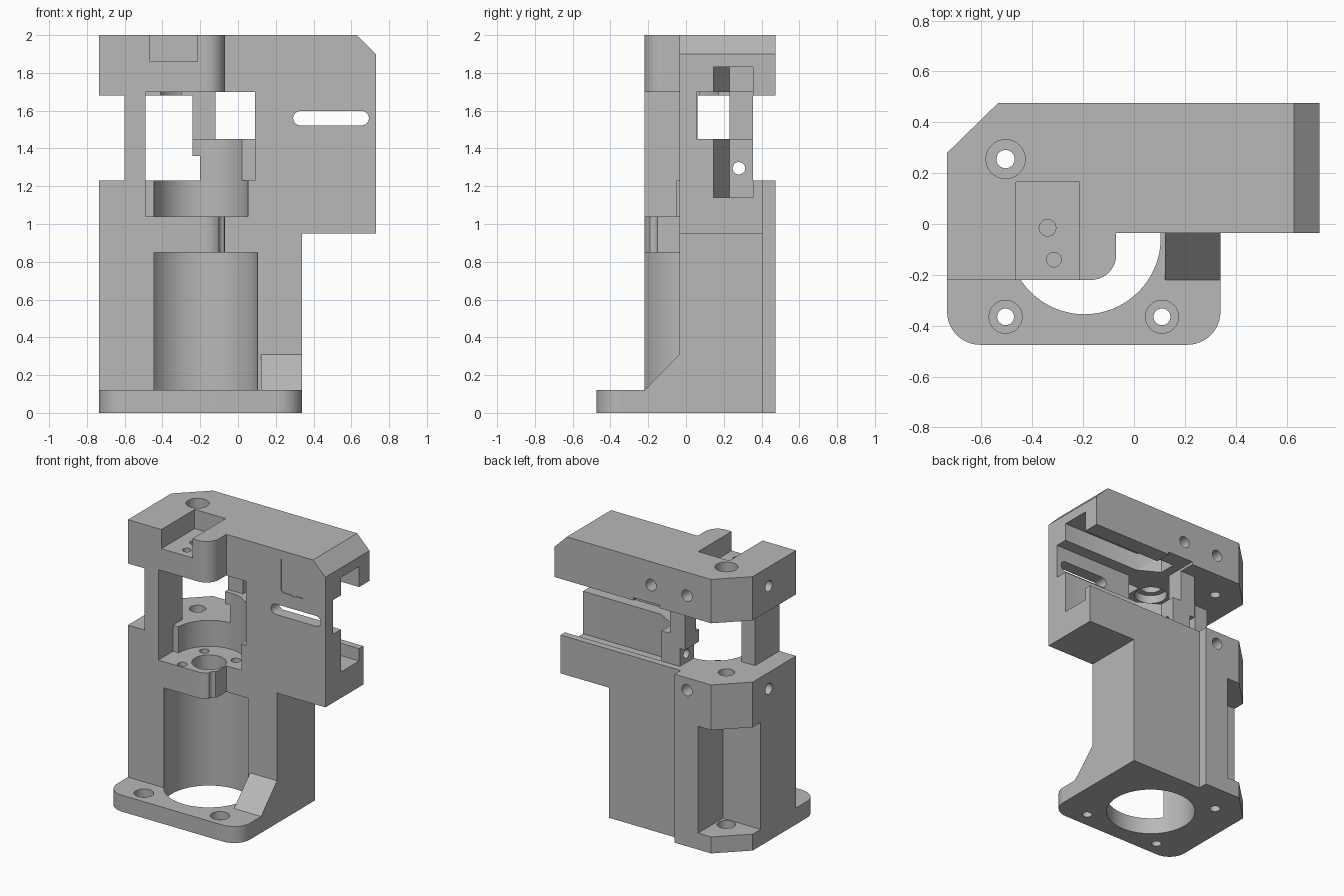
import bpy, bmesh, math
from mathutils import Vector

if "Cube" in bpy.data.objects:
    bpy.data.objects.remove(bpy.data.objects["Cube"])

grey = bpy.data.materials.new("plain grey")
grey.use_nodes = True
grey.diffuse_color = (0.48, 0.48, 0.48, 1)
grey.node_tree.nodes["Principled BSDF"].inputs["Base Color"].default_value = grey.diffuse_color

AXES = {"x": lambda u, v, w: (w, u, v),
        "y": lambda u, v, w: (u, w, v),
        "z": lambda u, v, w: (u, v, w)}


def prism(name, pts, axis, lo, hi):
    """Extrude a 2D outline along an axis."""
    bm = bmesh.new()
    place = AXES[axis]
    face = bm.faces.new([bm.verts.new(place(u, v, lo)) for u, v in pts])
    top = bmesh.ops.extrude_face_region(bm, geom=[face])["geom"]
    bmesh.ops.translate(bm, vec=Vector(place(0, 0, hi - lo)),
                        verts=[g for g in top if isinstance(g, bmesh.types.BMVert)])
    bmesh.ops.recalc_face_normals(bm, faces=bm.faces)
    mesh = bpy.data.meshes.new(name)
    bm.to_mesh(mesh)
    bm.free()
    mesh.materials.append(grey)
    ob = bpy.data.objects.new(name, mesh)
    bpy.context.collection.objects.link(ob)
    return ob


def arc(cu, cv, r, a0, a1, n):
    return [(cu + r * math.cos(math.radians(a0 + (a1 - a0) * i / n)),
             cv + r * math.sin(math.radians(a0 + (a1 - a0) * i / n))) for i in range(n + 1)]


def combine(tool, operation="DIFFERENCE"):
    """Apply one solid to the body, then drop it."""
    mod = body.modifiers.new("combine", "BOOLEAN")
    mod.operation, mod.object, mod.solver = operation, tool, "EXACT"
    graph = bpy.context.evaluated_depsgraph_get()
    mesh = bpy.data.meshes.new_from_object(body.evaluated_get(graph))
    body.modifiers.clear()
    body.data = mesh
    bpy.data.objects.remove(tool)


def cut_box(x0, x1, y0, y1, z0, z1):
    combine(prism("cutter", [(x0, y0), (x1, y0), (x1, y1), (x0, y1)], "z", z0, z1))


def drill(axis, u, v, r, lo, hi, n=32):
    combine(prism("drill", arc(u, v, r, 0, 360, n)[:-1], axis, lo, hi))


# Main body: plan outline with rounded front block and chamfered rear corner
outline = ([(-0.735, -0.22)] + arc(-0.17, -0.12, 0.1, -90, 0, 12) +
           [(-0.07, -0.035), (0.73, -0.035), (0.73, 0.475), (-0.535, 0.475), (-0.735, 0.28)])
body = prism("mount_body", outline, "z", 0, 2)

# Side arm underside, recessed back and sloped arm tip
cut_box(0.34, 0.9, -0.6, 0.6, -0.1, 0.95)
cut_box(-0.24, 0.9, 0.405, 0.6, -0.1, 1.3)
combine(prism("tip", [(0.63, 2), (0.73, 1.9), (0.9, 1.9), (0.9, 2.1), (0.63, 2.1)], "y", -0.5, 0.6))

# Base flange and corner brace
flange = (arc(-0.605, -0.345, 0.13, 180, 270, 12) + arc(0.21, -0.345, 0.13, 270, 360, 12) +
          [(0.34, 0.2), (-0.735, 0.2)])
combine(prism("base_flange", flange, "z", 0, 0.12), "UNION")
combine(prism("brace", [(-0.22, 0.12), (-0.22, 0.06), (0.05, 0.06), (0.05, 0.31), (-0.035, 0.31)],
              "x", 0.122, 0.34), "UNION")

# Motor bore with shaft hole and screw holes in its ceiling
CX, CY = -0.195, -0.055
drill("z", CX, CY, 0.3, -0.1, 0.85, 64)
drill("z", CX, CY, 0.115, 0.8, 1.1)
for a in range(4):
    px, py = arc(CX, CY, 0.18, 45 + 90 * a, 0, 1)[0]
    drill("z", px, py, 0.033, 0.8, 1.1, 20)

# Drive chamber in the front, with bearing recess above
cut_box(-0.49, 0.09, -0.5, -0.05, 1.04, 1.70)
cut_box(-0.49, 0.09, -0.5, 0.07, 1.23, 1.70)
drill("z", CX, CY, 0.25, 1.04, 1.70, 64)
drill("z", CX, CY, 0.11, 1.6, 1.76)
drill("z", CX, CY, 0.07, 1.6, 1.82)

# Open left corner and windows
cut_box(-0.9, -0.6, -0.5, 0.6, 1.23, 1.68)
cut_box(-0.7, -0.24, 0.06, 0.6, 1.23, 1.68)
cut_box(-0.3, -0.2, 0.06, 0.6, 1.23, 1.36)
cut_box(-0.12, 0.09, -0.3, 0.6, 1.45, 1.70)

# Lever channel along the arm
cut_box(-0.9, 0.9, 0.355, 0.6, 1.23, 1.68)
cut_box(-0.3, 0.9, 0.055, 0.23, 1.45, 1.70)
combine(prism("channel", [(0.1, 0.145), (0.9, 0.145), (0.9, 0.355), (-0.05, 0.355), (-0.05, 0.23)],
              "z", 1.14, 1.83))
drill("x", 0.28, 1.295, 0.033, -0.4, 0.1, 20)

# Oblong slot and shallow plain panel in the arm front
slot = arc(0.655, 1.56, 0.038, -90, 90, 12) + arc(0.33, 1.56, 0.038, 90, 270, 12)
combine(prism("slot", slot, "y", -0.2, 0.2))
panel = [(0.37, 1.94), (0.37, 1.71), (0.39, 1.695), (0.45, 1.695), (0.47, 1.685),
         (0.49, 1.695), (0.55, 1.695), (0.57, 1.71), (0.57, 1.94)]
combine(prism("panel", panel, "y", -0.1, -0.028))

# Top notch and its small holes
cut_box(-0.465, -0.215, -0.4, 0.165, 1.86, 2.1)
drill("z", -0.34, -0.015, 0.033, 1.78, 1.9, 20)
drill("z", -0.315, -0.14, 0.029, 1.78, 1.9, 20)

# Rear corner relief and long bolt line
combine(prism("relief", [(-0.9, 0.19), (-0.43, 0.19), (-0.43, 0.6), (-0.9, 0.6)], "z", 0.12, 0.9))
drill("z", -0.505, 0.255, 0.036, -0.1, 2.1)
drill("z", -0.505, 0.255, 0.077, 1.87, 2.1)
drill("z", -0.505, 0.255, 0.055, 1.17, 1.3)
drill("z", -0.505, 0.255, 0.062, 0.06, 0.2)

# Flange bolt holes with counterbores
for x in (-0.505, 0.11):
    drill("z", x, -0.365, 0.033, -0.1, 0.3)
    drill("z", x, -0.365, 0.065, 0.06, 0.3)

# Side and back screw holes
for z in (1.11, 1.86):
    drill("x", 0.094, z, 0.04, -0.9, -0.55, 20)
for x, z in ((-0.34, 1.14), (-0.34, 1.83), (-0.05, 1.83)):
    drill("y", x, z, 0.042, 0.37, 0.6, 20)

# Smooth the round walls, keep the edges sharp
bpy.ops.object.select_all(action="DESELECT")
body.select_set(True)
bpy.context.view_layer.objects.active = body
bpy.ops.object.shade_smooth_by_angle(angle=math.radians(30))
